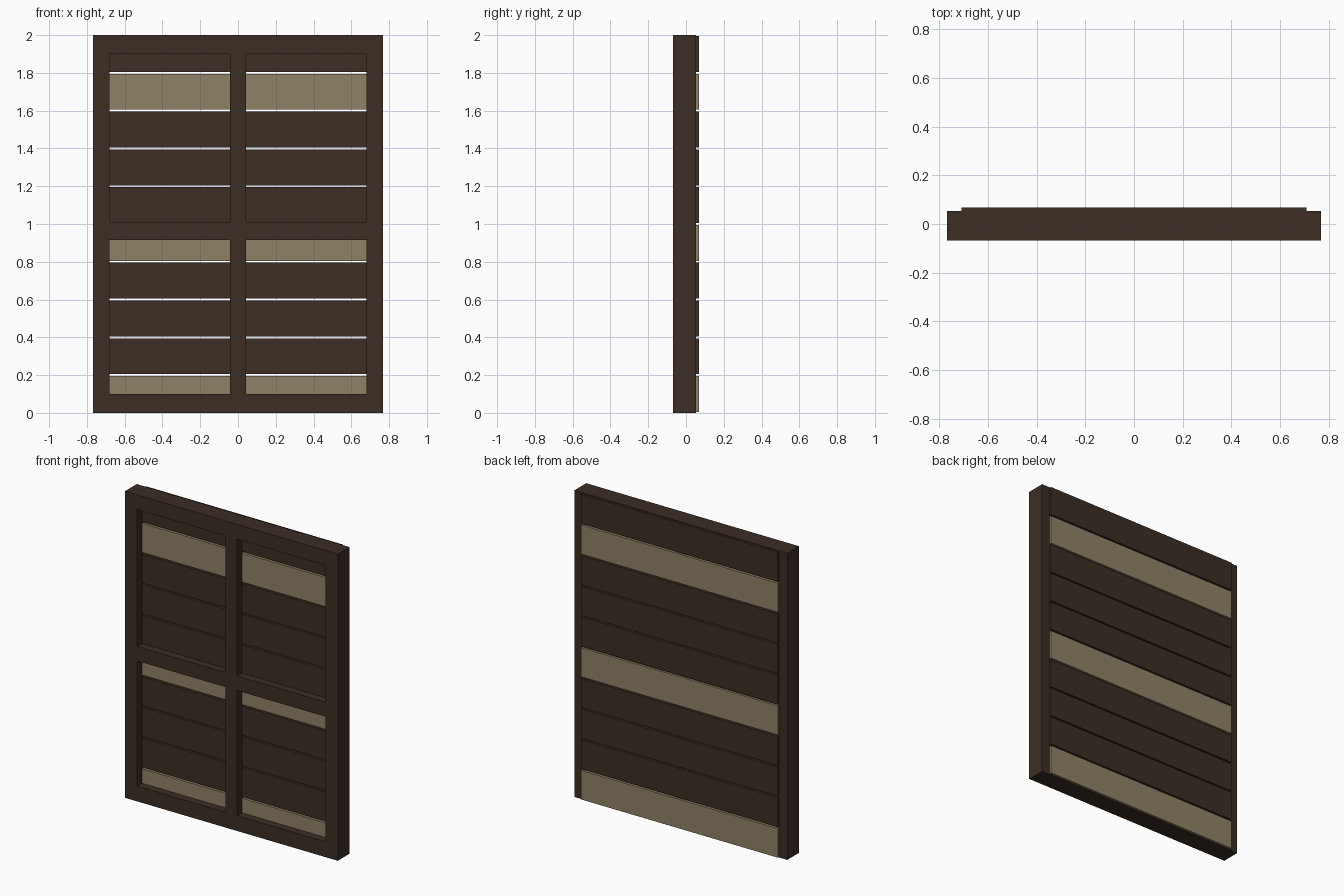
import bpy
import bmesh

if "Cube" in bpy.data.objects:
    bpy.data.objects.remove(bpy.data.objects["Cube"])

W, D, H = 0.768, 0.068, 2.0      # half width, half depth, height
FRAME_BACK = 0.053               # back face of the frame
PLANK_FRONT = -0.018             # planks sit recessed in the openings
PLANK_W, PITCH, GAP = 0.71, 0.2, 0.01


def material(name, color):
    m = bpy.data.materials.new(name)
    m.diffuse_color = (*color, 1)
    m.use_nodes = True
    m.node_tree.nodes["Principled BSDF"].inputs["Base Color"].default_value = m.diffuse_color
    return m


dark = material("dark brown wood", (0.046, 0.027, 0.018))
tan = material("pale tan wood", (0.275, 0.22, 0.132))


def add_object(name, bm, mat):
    bmesh.ops.recalc_face_normals(bm, faces=bm.faces)
    mesh = bpy.data.meshes.new(name)
    bm.to_mesh(mesh)
    bm.free()
    mesh.materials.append(mat)
    obj = bpy.data.objects.new(name, mesh)
    bpy.context.collection.objects.link(obj)
    return obj


# Window frame: a grid of faces with four openings left out, extruded backwards
xs = [-W, -0.68, -0.042, 0.042, 0.68, W]
zs = [0, 0.10, 0.916, 1.011, 1.903, H]
bm = bmesh.new()
grid = [[bm.verts.new((x, -D, z)) for x in xs] for z in zs]
for j in range(5):
    for i in range(5):
        if i % 2 and j % 2:
            continue
        bm.faces.new((grid[j][i], grid[j][i + 1], grid[j + 1][i + 1], grid[j + 1][i]))
ext = bmesh.ops.extrude_face_region(bm, geom=bm.faces[:], use_keep_orig=True)
for v in ext["geom"]:
    if isinstance(v, bmesh.types.BMVert):
        v.co.y = FRAME_BACK
add_object("frame", bm, dark)

# Horizontal planks with narrow gaps, three of them in pale wood
for k in range(10):
    bm = bmesh.new()
    bmesh.ops.create_cube(bm, size=1)
    for v in bm.verts:
        v.co.x *= 2 * PLANK_W
        v.co.y = D if v.co.y > 0 else PLANK_FRONT
        v.co.z = (k + 0.5) * PITCH + v.co.z * (PITCH - GAP)
    add_object(f"plank_{k + 1}", bm, tan if k in (0, 4, 8) else dark)
